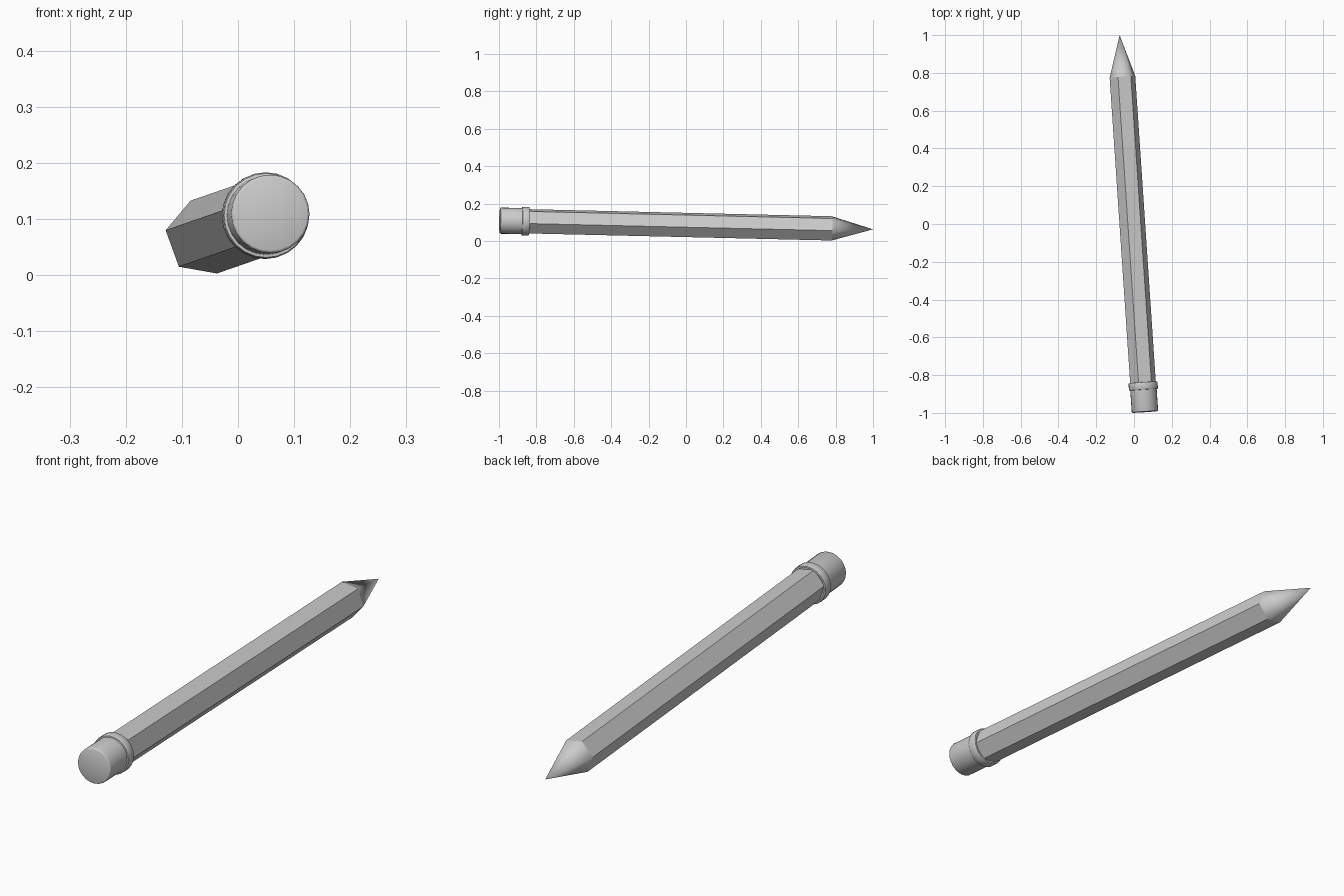
import bpy, bmesh, math
from mathutils import Vector, Matrix

if "Cube" in bpy.data.objects:
    bpy.data.objects.remove(bpy.data.objects["Cube"])

# Pencil axis: from eraser end to point
end = Vector((0.058, -0.995, 0.109))
tip = Vector((-0.076, 1.0, 0.0625))
L = (tip - end).length
Z = (tip - end).normalized()
X = (Vector((1, 0, 0)) - Z * Z.x).normalized()
Y = Z.cross(X)
frame = Matrix((X, Y, Z)).transposed().to_4x4()
frame.translation = end


def lathe(name, profile, sides, turn=0.0, smooth=None):
    """Revolve (radius, height) points around the pencil axis; radius 0 closes to a point."""
    bm = bmesh.new()
    rings = []
    for r, h in profile:
        n = sides if r > 0 else 1
        rings.append([bm.verts.new((r * math.cos(turn + math.tau * i / sides),
                                    r * math.sin(turn + math.tau * i / sides), h))
                      for i in range(n)])
    for a, b in zip(rings, rings[1:]):
        for i in range(sides):
            j = (i + 1) % sides
            quad = [a[i % len(a)], a[j % len(a)], b[j % len(b)], b[i % len(b)]]
            bm.faces.new(list(dict.fromkeys(quad)))
    bmesh.ops.recalc_face_normals(bm, faces=bm.faces)
    me = bpy.data.meshes.new(name)
    bm.to_mesh(me)
    bm.free()
    ob = bpy.data.objects.new(name, me)
    bpy.context.collection.objects.link(ob)
    ob.matrix_world = frame
    if smooth:
        bpy.ops.object.select_all(action='DESELECT')
        ob.select_set(True)
        bpy.context.view_layer.objects.active = ob
        bpy.ops.object.shade_smooth_by_angle(angle=math.radians(smooth))
    return ob


hex_r, hex_turn = 0.069, math.radians(10)
shoulder = L - 0.222

# Six-sided wooden body
lathe("body", [(0, 0.12), (hex_r, 0.12), (hex_r, shoulder)], 6, hex_turn)

# Sharpened point, smooth shaded
lathe("point", [(hex_r, shoulder), (0, L)], 6, hex_turn, smooth=80)

# Eraser with a softly rounded end
lathe("eraser", [(0, 0), (0.065, 0), (0.0685, 0.0015), (0.07, 0.006),
                 (0.07, 0.15), (0, 0.15)], 24, smooth=50)

# Raised metal band
lathe("band", [(0.069, 0.117), (0.075, 0.118), (0.077, 0.122), (0.077, 0.152),
               (0.075, 0.156), (0.069, 0.157), (0.069, 0.117)], 24, smooth=40)
